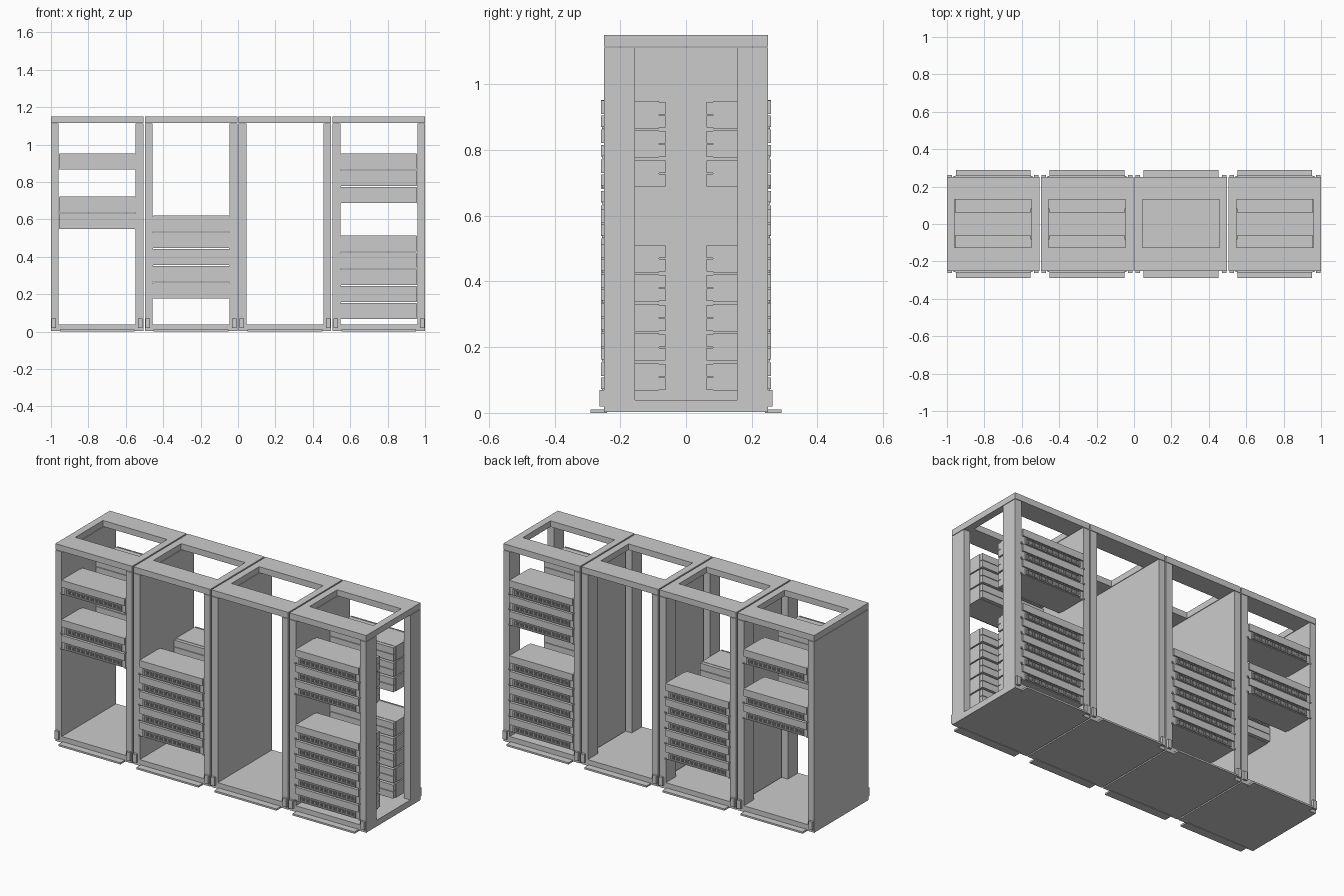
import bpy, bmesh
from mathutils import Vector

PITCH, HW, HD = 0.502, 0.247, 0.25     # bay spacing, half width, half depth


def add_box(bm, x0, x1, y0, y1, z0, z1):
    r = bmesh.ops.create_cube(bm, size=1)
    for v in r['verts']:
        v.co = Vector(((x0 + x1) / 2 + v.co.x * (x1 - x0),
                       (y0 + y1) / 2 + v.co.y * (y1 - y0),
                       (z0 + z1) / 2 + v.co.z * (z1 - z0)))


def make(name, boxes, loc=(0, 0, 0), mesh=None, flip=False):
    if mesh is None:
        bm = bmesh.new()
        for b in boxes:
            if flip:    # mirror front parts to the back
                b = (b[0], b[1], -b[3], -b[2], b[4], b[5])
            add_box(bm, *b)
        mesh = bpy.data.meshes.new(name)
        bm.to_mesh(mesh)
        bm.free()
    ob = bpy.data.objects.new(name, mesh)
    ob.location = loc
    bpy.context.collection.objects.link(ob)
    return ob


def unit_boxes():
    # body, stepped rear connectors, front panel
    b = [(-0.205, 0.205, -0.25, -0.082, 0.002, 0.085),
         (-0.203, 0.203, -0.082, -0.062, 0.004, 0.042),
         (-0.203, 0.203, -0.082, -0.062, 0.045, 0.083),
         (-0.202, 0.202, -0.258, -0.25, 0.046, 0.087)]
    # raised frame around the port slot
    b += [(-0.182, 0.182, -0.258, -0.25, 0.036, 0.041),
          (-0.182, 0.182, -0.258, -0.25, 0.006, 0.012),
          (-0.182, -0.174, -0.258, -0.25, 0.012, 0.036),
          (0.174, 0.182, -0.258, -0.25, 0.012, 0.036)]
    # row of port teeth
    n = 24
    for i in range(n):
        x = -0.166 + 0.332 * i / (n - 1)
        b.append((x - 0.004, x + 0.004, -0.256, -0.25, 0.015, 0.033))
    # mounting pins
    for s in (-1, 1):
        b.append((s * 0.207 - 0.004, s * 0.207 + 0.004, -0.256, -0.245, 0.0, 0.008))
    return b


# heights of the unit bottoms in each bay
LAYOUT = [
    [0.865, 0.635, 0.545],
    [0.175 + 0.0895 * i for i in range(5)],
    [],
    [0.685, 0.775, 0.864] + [0.066 + 0.09 * i for i in range(5)],
]

unit_mesh = {}
for k, levels in enumerate(LAYOUT):
    cx = (k - 1.5) * PITCH
    loc = (cx, 0, 0)

    # floor slab
    make("floor_slab", [(-HW, HW, -HD, HD, 0.003, 0.039)], loc)
    # solid left wall
    make("side_wall", [(-HW, -HW + 0.041, -HD, HD, 0.039, 1.112)], loc)
    # open right side: two corner posts
    make("corner_posts", [(HW - 0.041, HW, s * 0.2025 - 0.0475, s * 0.2025 + 0.0475,
                           0.039, 1.112) for s in (-1, 1)], loc)
    # top frame with opening
    make("top_frame", [(-HW, HW, -HD, -0.125, 1.115, 1.15),
                       (-HW, HW, 0.13, HD, 1.115, 1.15),
                       (-HW, -0.206, -0.125, 0.13, 1.115, 1.15),
                       (0.206, HW, -0.125, 0.13, 1.115, 1.15)], loc)

    for flip in (False, True):
        side = "back" if flip else "front"
        # thin plate sticking out at the foot
        make(side + "_foot_plate", [(-0.2, 0.2, -0.29, -0.24, 0.0, 0.01)], loc, flip=flip)
        # foot brackets
        make(side + "_foot_brackets",
             [(s * 0.231 - 0.012, s * 0.231 + 0.012, -0.263, -0.249, 0.02, 0.069)
              for s in (-1, 1)], loc, flip=flip)
        # drawer-like equipment units
        for z in levels:
            ob = make(side + "_unit", unit_boxes(), (cx, 0, z),
                      unit_mesh.get(side), flip)
            unit_mesh[side] = ob.data
